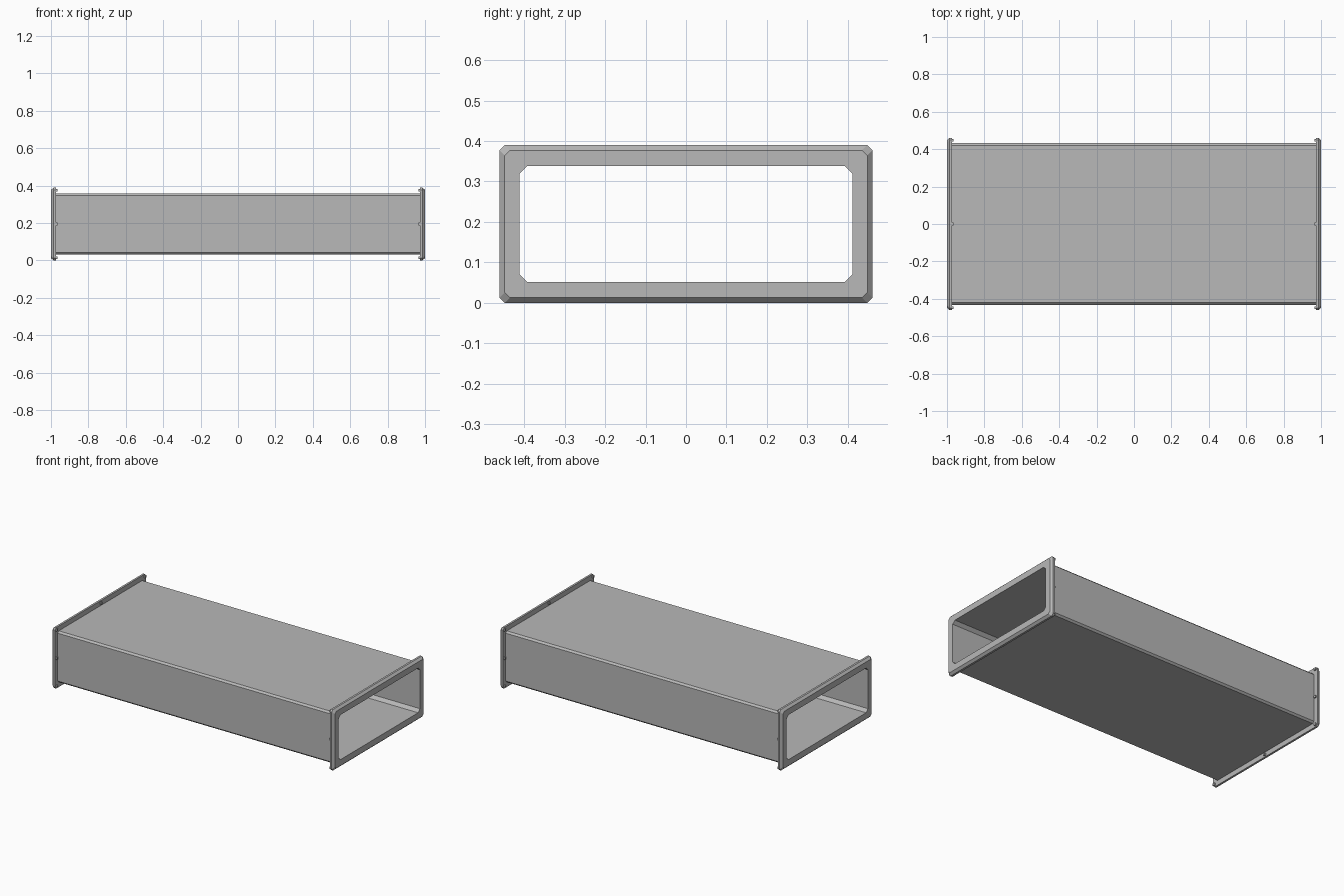
import bpy, bmesh

cube = bpy.data.objects.get("Cube")
if cube:
    bpy.data.objects.remove(cube, do_unlink=True)

MID_Z = 0.195

grey = bpy.data.materials.new("galvanised grey")
grey.use_nodes = True
colour = (0.48, 0.48, 0.48, 1)
grey.diffuse_color = colour
grey.node_tree.nodes["Principled BSDF"].inputs["Base Color"].default_value = colour


def finish(bm, name):
    bmesh.ops.recalc_face_normals(bm, faces=bm.faces)
    mesh = bpy.data.meshes.new(name)
    bm.to_mesh(mesh)
    bm.free()
    mesh.materials.append(grey)
    obj = bpy.data.objects.new(name, mesh)
    bpy.context.collection.objects.link(obj)
    return obj


def outline(x, hy, hz, c):
    """Rectangle with cut corners, standing across the x axis."""
    pts = []
    for sy, sz in ((1, 1), (-1, 1), (-1, -1), (1, -1)):
        corner = [(sy * hy, sz * (hz - c)), (sy * (hy - c), sz * hz)]
        pts += corner if sy * sz > 0 else corner[::-1]
    return [(x, y, MID_Z + z) for y, z in pts]


def tube(name, sections):
    """Closed ring skinned through the sections, last joined to first."""
    bm = bmesh.new()
    loops = [[bm.verts.new(p) for p in outline(*s)] for s in sections]
    for a, b in zip(loops, loops[1:] + loops[:1]):
        for i in range(len(a)):
            j = (i + 1) % len(a)
            bm.faces.new((a[i], a[j], b[j], b[i]))
    return finish(bm, name)


OPENING = (0.411, 0.143, 0.019)
BODY = (0.432, 0.164, 0.011)
RIM = (0.461, 0.195, 0.013)
FACE = (0.448, 0.182, 0.013)
BACK = 0.973

# Hollow duct body
tube("duct_body", [(-BACK, *BODY), (BACK, *BODY), (BACK, *OPENING), (-BACK, *OPENING)])

# End flanges with a bevelled front edge, and fixing studs behind them
for side, label in ((1, "left"), (-1, "right")):
    tube(label + "_flange", [
        (side * BACK, *OPENING), (side * BACK, *RIM),
        (side * 0.986, *RIM), (side * 1.0, *FACE), (side * 1.0, *OPENING)])

    bm = bmesh.new()
    for iy in (-1, 0, 1):
        for iz in (-1, 0, 1):
            if iy == 0 and iz == 0:
                continue
            made = bmesh.ops.create_cube(bm, size=0.014)["verts"]
            spot = (side * 0.971, iy * 0.447, MID_Z + iz * 0.181)
            bmesh.ops.translate(bm, verts=made, vec=spot)
    finish(bm, label + "_flange_studs")
